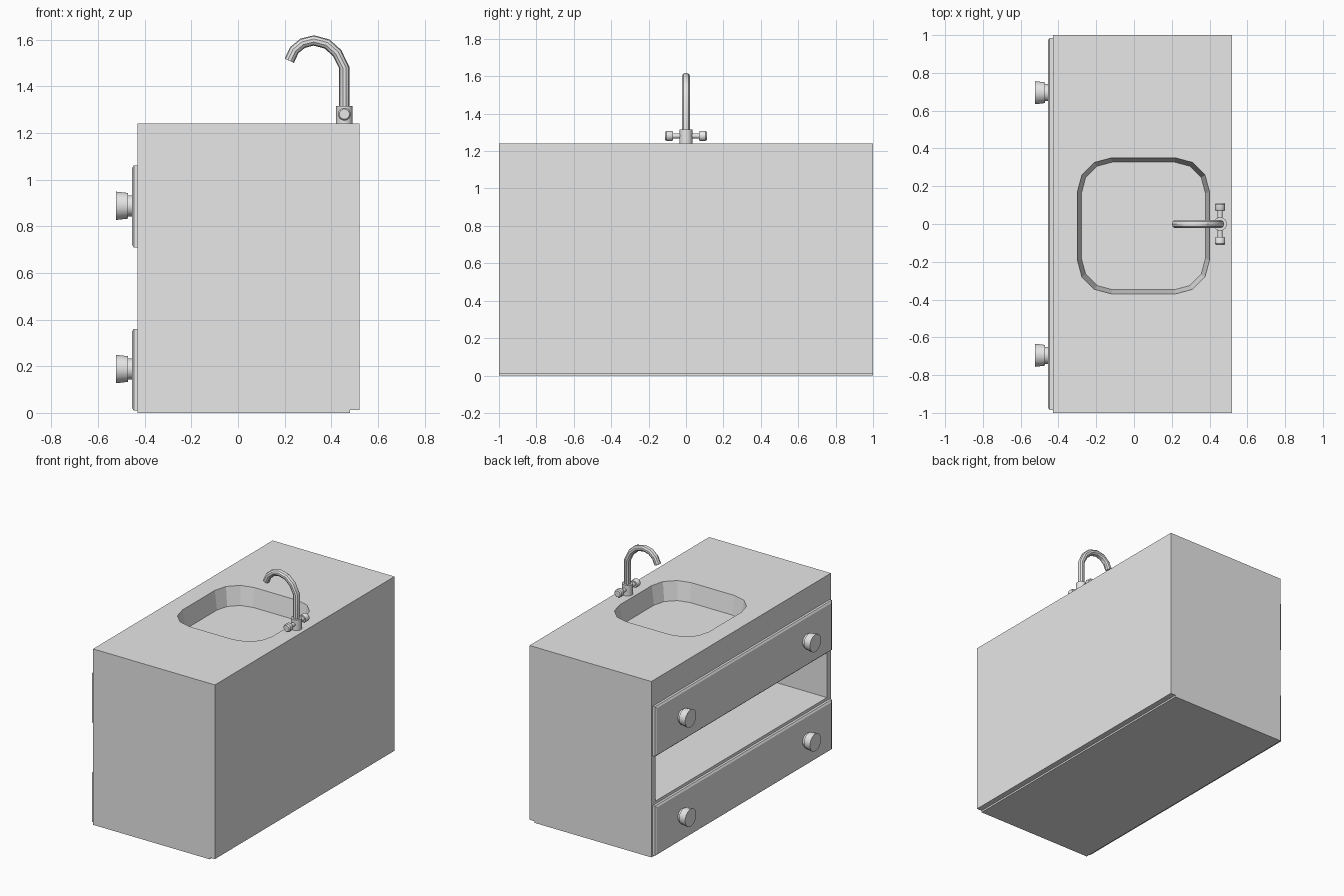
import bpy, bmesh, math
from mathutils import Vector

cube = bpy.data.objects.get("Cube")
if cube:
    bpy.data.objects.remove(cube, do_unlink=True)

GREY = (0.8, 0.8, 0.8, 1)
grey = bpy.data.materials.new("plain_grey")
grey.use_nodes = True
grey.diffuse_color = GREY
grey.node_tree.nodes["Principled BSDF"].inputs["Base Color"].default_value = GREY


def add_object(name, bm):
    bmesh.ops.recalc_face_normals(bm, faces=bm.faces[:])
    mesh = bpy.data.meshes.new(name)
    bm.to_mesh(mesh)
    bm.free()
    mesh.materials.append(grey)
    obj = bpy.data.objects.new(name, mesh)
    bpy.context.collection.objects.link(obj)
    return obj


def loft(name, rings):
    """Skin a list of closed rings and cap both ends."""
    bm = bmesh.new()
    loops = [[bm.verts.new(p) for p in ring] for ring in rings]
    n = len(loops[0])
    for a, b in zip(loops, loops[1:]):
        for i in range(n):
            j = (i + 1) % n
            bm.faces.new((a[i], a[j], b[j], b[i]))
    bm.faces.new(loops[0])
    bm.faces.new(loops[-1])
    return add_object(name, bm)


def box(name, lo, hi):
    x0, y0, x1, y1 = lo[0], lo[1], hi[0], hi[1]
    return loft(name, [[(x0, y0, z), (x1, y0, z), (x1, y1, z), (x0, y1, z)]
                       for z in (lo[2], hi[2])])


def lathe(name, origin, axis, profile, sides):
    """Turn (distance, radius) pairs around an axis."""
    turn = Vector(axis).to_track_quat("Z", "Y")
    step = math.tau / sides
    return loft(name, [[Vector(origin) + turn @ Vector(
        (r * math.cos((i + 0.5) * step), r * math.sin((i + 0.5) * step), d))
        for i in range(sides)] for d, r in profile])


def smooth(obj):
    bpy.ops.object.select_all(action="DESELECT")
    obj.select_set(True)
    bpy.context.view_layer.objects.active = obj
    bpy.ops.object.shade_smooth_by_angle(angle=math.radians(35))


def cut(obj, cutter):
    mod = obj.modifiers.new("cut", "BOOLEAN")
    mod.operation = "DIFFERENCE"
    mod.solver = "EXACT"
    mod.object = cutter
    bpy.context.view_layer.objects.active = obj
    bpy.ops.object.modifier_apply(modifier=mod.name)
    bpy.data.objects.remove(cutter, do_unlink=True)


def rounded_ring(hx, hy, r, z, segments=3):
    ring = []
    for q, (sx, sy) in enumerate(((1, 1), (-1, 1), (-1, -1), (1, -1))):
        for i in range(segments + 1):
            a = (q + i / segments) * math.pi / 2
            ring.append((0.05 + sx * (hx - r) + r * math.cos(a),
                         -0.01 + sy * (hy - r) + r * math.sin(a), z))
    return ring


# Cabinet with open shelf, sunken basin and raised back edge
TOP = 1.24
cabinet = box("cabinet", (-0.43, -1, 0), (0.52, 1, TOP))
cut(cabinet, box("shelf_cutter", (-0.6, -0.955, 0.38), (0.48, 0.955, 0.695)))
cut(cabinet, box("back_cutter", (0.48, -1.1, -0.1), (0.6, 1.1, 0.012)))
cut(cabinet, loft("basin_cutter", [rounded_ring(0.328, 0.338, 0.165, TOP - 0.13),
                                   rounded_ring(0.35, 0.36, 0.18, TOP),
                                   rounded_ring(0.35, 0.36, 0.18, TOP + 0.1)]))

# Drawer fronts with a chamfered outer edge, and two knobs each
for label, z in (("lower", 0.185), ("upper", 0.885)):
    rings = []
    for x, inset in ((-0.43, 0), (-0.447, 0), (-0.455, 0.012)):
        hy, hz = 0.985 - inset, 0.175 - inset
        rings.append([(x, -hy, z - hz), (x, hy, z - hz),
                      (x, hy, z + hz), (x, -hy, z + hz)])
    loft(label + "_drawer_front", rings)
    for side, y in (("right", -0.695), ("left", 0.695)):
        smooth(lathe(f"{label}_{side}_knob", (-0.453, y, z + 0.003), (-1, 0, 0),
                     [(0, 0.046), (0.018, 0.046), (0.018, 0.056), (0.07, 0.062)], 16))

# Tap base and cross handles
TAP_X = 0.456
smooth(lathe("tap_base", (TAP_X, 0, TOP), (0, 0, 1), [(0, 0.036), (0.075, 0.036)], 12))
for side, s in (("right", -1), ("left", 1)):
    smooth(lathe(side + "_tap_handle", (TAP_X, 0, 1.281), (0, s, 0),
                 [(0.02, 0.014), (0.07, 0.014), (0.07, 0.024), (0.077, 0.028),
                  (0.104, 0.028), (0.112, 0.022)], 12))

# Swan-neck spout swept along its centre line
path = [(TAP_X, 1.3), (TAP_X, 1.48), (0.425, 1.543), (0.382, 1.582),
        (0.325, 1.597), (0.277, 1.585), (0.241, 1.555), (0.22, 1.51)]
points = [Vector((x, 0, z)) for x, z in path]
rings = []
for i, p in enumerate(points):
    before = points[max(i - 1, 0)]
    after = points[min(i + 1, len(points) - 1)]
    t = (after - before).normalized()
    across = Vector((t.z, 0, -t.x))
    rings.append([p + 0.022 * (across * math.cos(a) + Vector((0, 1, 0)) * math.sin(a))
                  for a in (k * math.tau / 10 for k in range(10))])
smooth(loft("tap_spout", rings))
